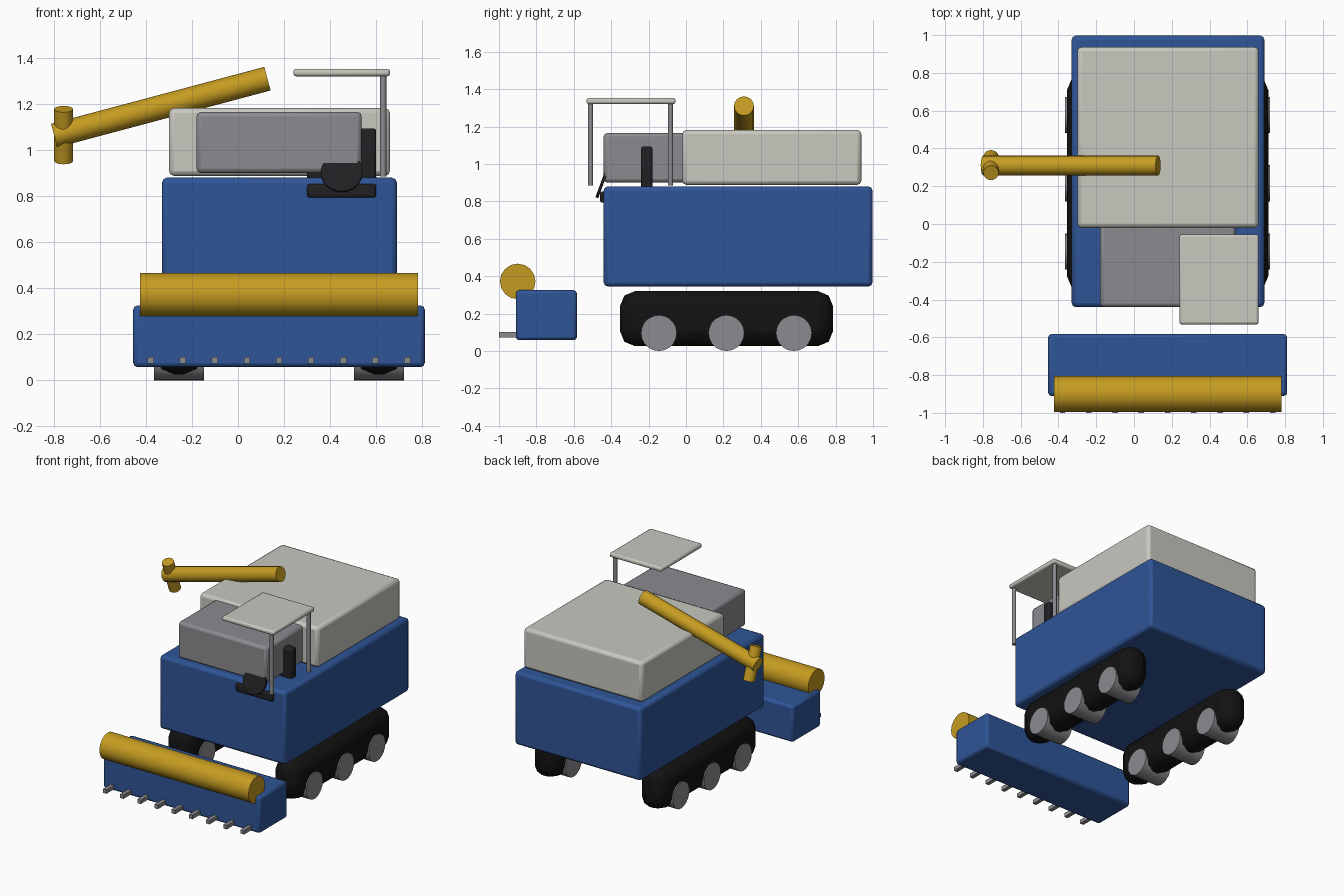
import bpy
from math import radians, atan2, hypot, pi

if "Cube" in bpy.data.objects:
    bpy.data.objects.remove(bpy.data.objects["Cube"])


def material(name, r, g, b):
    m = bpy.data.materials.new(name)
    m.diffuse_color = (r, g, b, 1)
    m.use_nodes = True
    m.node_tree.nodes["Principled BSDF"].inputs["Base Color"].default_value = m.diffuse_color
    return m


BLUE = material("blue_paint", 0.028, 0.09, 0.31)
GOLD = material("gold_paint", 0.56, 0.33, 0.015)
CREAM = material("cream_paint", 0.58, 0.58, 0.53)
STEEL = material("steel", 0.26, 0.26, 0.28)
RUBBER = material("rubber", 0.006, 0.006, 0.006)
VINYL = material("black_vinyl", 0.015, 0.015, 0.018)
MID = 0.178  # x of the machine's own centre plane


def finish(name, mat):
    o = bpy.context.object
    o.name = name
    o.data.materials.append(mat)
    return o


def box(name, mat, x, y, z, bevel=0.0, segments=2):
    """Box from (min, max) ranges, with rounded edges."""
    bpy.ops.mesh.primitive_cube_add(size=1, location=[sum(r) / 2 for r in (x, y, z)])
    o = finish(name, mat)
    o.scale = [r[1] - r[0] for r in (x, y, z)]
    bpy.ops.object.transform_apply(location=False, rotation=False, scale=True)
    if bevel:
        mod = o.modifiers.new("rounded_edges", 'BEVEL')
        mod.width = bevel
        mod.segments = segments
        bpy.ops.object.shade_smooth_by_angle()
    return o


def cylinder(name, mat, loc, radius, length, rot=(0, 0, 0), sides=16):
    bpy.ops.mesh.primitive_cylinder_add(vertices=sides, radius=radius, depth=length,
                                        location=loc, rotation=rot)
    o = finish(name, mat)
    bpy.ops.object.shade_smooth_by_angle()
    return o


# Main body, grain tank and engine housing
box("body", BLUE, (-0.33, 0.69), (-0.44, 0.997), (0.345, 0.88), 0.022)
box("grain_tank", CREAM, (-0.30, 0.66), (-0.02, 0.937), (0.888, 1.182), 0.022)
box("engine_housing", STEEL, (-0.18, 0.537), (-0.44, 0.03), (0.90, 1.166), 0.02)

# Operator station: seat, steering wheel, canopy on two posts
box("seat_cushion", VINYL, (0.30, 0.60), (-0.46, -0.17), (0.793, 0.853), 0.012)
box("seat_back", VINYL, (0.30, 0.60), (-0.24, -0.18), (0.84, 1.094), 0.012)
cylinder("steering_wheel", VINYL, (0.45, -0.446, 0.904), 0.09, 0.016,
         (radians(70), 0, 0), 24)
box("canopy", CREAM, (0.24, 0.66), (-0.532, -0.056), (1.32, 1.353), 0.012)
for label, y in (("front", -0.51), ("rear", -0.083)):
    cylinder("canopy_post_" + label, STEEL, (0.63, y, 1.105), 0.014, 0.44, sides=12)

# Unloading tube with its tilted spout
x0, z0, x1, z1 = -0.798, 1.063, 0.128, 1.31
cylinder("unloading_tube", GOLD, ((x0 + x1) / 2, 0.31, (z0 + z1) / 2), 0.053,
         hypot(x1 - x0, z1 - z0), (0, atan2(x1 - x0, z1 - z0), 0))
cylinder("unloading_spout", GOLD, (-0.757, 0.312, 1.065), 0.041, 0.24,
         (radians(20), 0, 0))

# Cutting header with reel and cutter teeth
box("header", BLUE, (-0.455, 0.811), (-0.91, -0.583), (0.058, 0.325), 0.018)
cylinder("reel", GOLD, (MID, -0.9, 0.372), 0.095, 1.205, (0, pi / 2, 0))
for i in range(9):
    x = MID + (i - 4) * 0.139
    box(f"cutter_tooth_{i + 1}", STEEL, (x - 0.014, x + 0.014), (-1.0, -0.90),
        (0.073, 0.102))

# Tracks with three wheels each
for label, side in (("left", -1), ("right", 1)):
    x = MID + side * 0.434
    box("track_" + label, RUBBER, (x - 0.1, x + 0.1), (-0.353, 0.786),
        (0.026, 0.32), 0.08, 2)
    for i in range(3):
        cylinder(f"track_wheel_{label}_{i + 1}", STEEL,
                 (x, -0.145 + 0.361 * i, 0.096), 0.096, 0.217, (0, pi / 2, 0), 20)
